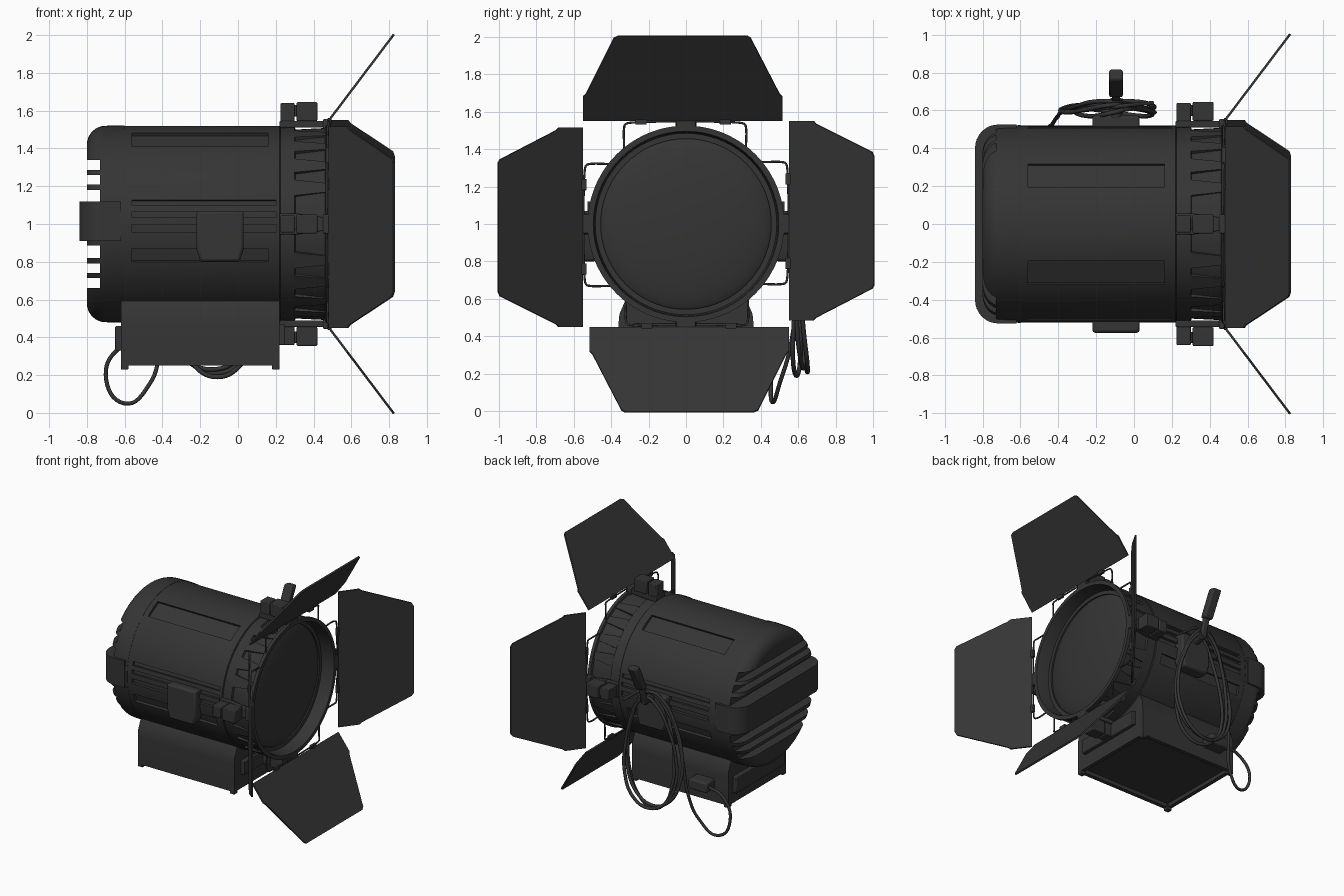
import bpy, bmesh, math
from mathutils import Matrix, Vector

if "Cube" in bpy.data.objects:
    bpy.data.objects.remove(bpy.data.objects["Cube"])

AXIS = Matrix.Translation((0, 0, 1.0))          # barrel axis runs along x at z = 1
dark = bpy.data.materials.new("dark_paint")
dark.diffuse_color = (0.035, 0.035, 0.035, 1)
dark.use_nodes = True
dark.node_tree.nodes["Principled BSDF"].inputs["Base Color"].default_value = dark.diffuse_color


def side(deg):
    """Frame whose +z points radially outwards, turned about the barrel axis."""
    return AXIS @ Matrix.Rotation(math.radians(deg), 4, 'X')


def finish(name, bm, M=None, bevel=0):
    bmesh.ops.recalc_face_normals(bm, faces=bm.faces)
    me = bpy.data.meshes.new(name)
    if M is not None:
        bm.transform(M)
    bm.to_mesh(me)
    bm.free()
    ob = bpy.data.objects.new(name, me)
    bpy.context.collection.objects.link(ob)
    me.materials.append(dark)
    if bevel:
        b = ob.modifiers.new("bevel", 'BEVEL')
        b.width, b.segments, b.limit_method = bevel, 2, 'ANGLE'
    return ob


def prism(name, pts, vec, M=None, bevel=0):
    bm = bmesh.new()
    f = bm.faces.new([bm.verts.new(p) for p in pts])
    r = bmesh.ops.extrude_face_region(bm, geom=[f], use_keep_orig=True)
    bmesh.ops.translate(bm, vec=Vector(vec),
                        verts=[v for v in r['geom'] if isinstance(v, bmesh.types.BMVert)])
    return finish(name, bm, M, bevel)


def box(name, lo, hi, M=None, bevel=0.006):
    (a, b, c), (d, e, f) = lo, hi
    return prism(name, [(a, b, c), (d, b, c), (d, e, c), (a, e, c)], (0, 0, f - c), M, bevel)


def revolve(name, prof, closed=False, steps=72):
    bm = bmesh.new()
    vs = [bm.verts.new((x, 0, r)) for x, r in prof]
    es = [bm.edges.new(p) for p in zip(vs, vs[1:])]
    if closed:
        es.append(bm.edges.new((vs[-1], vs[0])))
    bmesh.ops.spin(bm, geom=vs + es, cent=(0, 0, 0), axis=(1, 0, 0),
                   angle=math.tau, steps=steps, use_duplicate=False)
    bmesh.ops.remove_doubles(bm, verts=bm.verts, dist=1e-4)
    return finish(name, bm, AXIS)


def cut(ob, cutters):
    bpy.context.view_layer.objects.active = ob
    for c in cutters:
        m = ob.modifiers.new("cut", 'BOOLEAN')
        m.operation, m.solver, m.object = 'DIFFERENCE', 'EXACT', c
        bpy.ops.object.modifier_apply(modifier=m.name)
        bpy.data.objects.remove(c)


def tube(name, pts, r, M=None, cyclic=False):
    cu = bpy.data.curves.new(name, 'CURVE')
    cu.dimensions, cu.bevel_depth, cu.bevel_resolution = '3D', r, 2
    cu.resolution_u, cu.use_fill_caps = 8, True
    sp = cu.splines.new('BEZIER')
    sp.bezier_points.add(len(pts) - 1)
    for bp, p in zip(sp.bezier_points, pts):
        bp.co = p
        bp.handle_left_type = bp.handle_right_type = 'AUTO'
    sp.use_cyclic_u = cyclic
    ob = bpy.data.objects.new(name, cu)
    bpy.context.collection.objects.link(ob)
    cu.materials.append(dark)
    if M is not None:
        ob.matrix_world = M


# Barrel with lengthwise recesses
barrel = revolve("barrel", [(-.63, 0), (-.63, .515), (-.615, .52), (.22, .52), (.225, .515), (.225, 0)])
cutters = []
for s in (1, -1):
    for ang, w, x1 in ((30, .14, .16), (108.5, .075, .16), (77.5, .03, .2), (84.5, .03, .2), (92.5, .04, .2)):
        cutters.append(box("recess_cutter", (-.56, -w / 2, .498), (x1, w / 2, .7), side(s * ang), 0))
cut(barrel, cutters)

# Rear cap: rounded dish with horizontal slots leaving fins
arc = [(-.70 - .10 * math.sin(t), .42 + .10 * math.cos(t)) for t in [i * math.pi / 16 for i in range(9)]]
cap = revolve("rear_cap", [(-.6, 0), (-.6, .522)] + arc + [(-.8, 0)])
slots = [(.285, .34), (.21, .26), (.115, .18)]
cut(cap, [box("slot_cutter", (-1, -.7, 1 + min(s * a, s * b)), (-.73, .7, 1 + max(s * a, s * b)), None, 0)
          for s in (1, -1) for a, b in slots])

# Rear centre band wrapping the cap
corner = [(-.72 - .12 * math.sin(t), .40 + .125 * math.cos(t)) for t in [i * math.pi / 16 for i in range(9)]]
outline = [(-.62, .525)] + corner
outline += [(x, -y) for x, y in reversed(outline)]
prism("rear_band", [(x, y, .91) for x, y in outline], (0, 0, .21))

# Front lens tube, retaining ring and lens
revolve("lens_tube", [(.22, .51), (.30, .515), (.305, .50), (.46, .508), (.465, .525), (.49, .525),
                      (.49, .495), (.47, .49), (.34, .48), (.22, .48)], True)
revolve("lens_ring", [(.34, .49), (.39, .49), (.39, .455), (.34, .455)], True)
revolve("lens", [(.34, 0), (.34, .47)] + [(.36 + .08 * math.cos(t), .47 * math.sin(t))
                                         for t in [math.pi / 2 * (1 - i / 10) for i in range(11)]])

# Tapered ribs around the lens tube
for k in range(4):
    for a in (22, 37, 53, 68):
        prism("tube_rib", [(.30, -.045, .49), (.47, -.025, .49), (.47, .025, .49), (.30, .045, .49)],
              (0, 0, .025), side(90 * k + a))

# Barn doors, clamps, hinges and wire frames on four sides
for k in range(4):
    M = side(90 * k)
    leaf = [(-.55, 0), (-.55, .28), (-.535, .31), (-.385, .975), (-.36, 1), (.325, 1), (.345, .975),
            (.50, .31), (.515, .28), (.515, 0)]
    prism("barn_door", [(.49 + .34 * s, t, .55 + .45 * s) for t, s in leaf], (-.010, 0, .007), M)
    box("clamp_block", (.225, -.045, .50), (.30, .045, .64), M)
    box("clamp_latch", (.31, -.05, .545), (.42, .05, .645), M)
    box("clamp_bridge", (.28, -.03, .57), (.38, .03, .63), M)
    prism("clamp_tongue", [(.22, -.055, .51), (.32, -.055, .51), (.46, -.035, .51), (.46, .035, .51),
                           (.32, .055, .51), (.22, .055, .51)], (0, 0, .035), M, .005)
    box("hinge_bracket", (.45, -.05, .50), (.49, .05, .555), M)
    for t in (-.24, .21):
        box("hinge_tab", (.475, t - .03, .53), (.495, t + .03, .56), M, .003)
    tube("wire_frame", [(.475, -.33, .40), (.475, -.33, .515), (.48, -.325, .53), (.48, -.30, .54),
                        (.48, .29, .54), (.48, .315, .53), (.475, .32, .515), (.475, .32, .40)], .006, M)

# Base housing with open recess underneath
half = [(.28, .66), (.325, .59), (.355, .52), (.36, .47), (.36, .25)]
sect = half + [(-y, z) for y, z in reversed(half)]
base = prism("base_housing", [(-.62, y, z) for y, z in sect], (.84, 0, 0))
cut(base, [box("base_cutter", (-.59, -.33, .1), (.19, .33, .28), None, 0)])
for x in (-.62, .18):
    for y in (-.36, .32):
        box("foot", (x, y, .23), (x + .04, y + .04, .27), None, .004)
box("base_rear_ledge", (-.65, -.30, .33), (-.61, .30, .46))
box("base_front_ledge", (.21, -.28, .36), (.25, .28, .47))

# Side mounting plates
for s in (1, -1):
    prism("side_plate", [(x, s * .48, z) for x, z in ((-.22, 1.07), (.03, 1.07), (.03, .87), (.01, .80),
                                                      (-.20, .80), (-.22, .87))], (0, s * .095, 0), None, .015)

# Tilt lever on the rear side
M = Matrix.Translation((-.095, 0, 0))
tube("lever_shaft", [(-.095, .56, 1.04), (-.095, .66, 1.06)], .035)
prism("lever_arm", [(-.022, .63, 1.02), (-.022, .66, 1.02), (-.022, .715, 1.2), (-.022, .68, 1.2)],
      (.044, 0, 0), M, .008)
prism("lever_grip", [(-.037, .665, 1.17), (-.037, .72, 1.16), (-.037, .82, 1.36), (-.037, .76, 1.37)],
      (.074, 0, 0), M, .012)

# Coiled cable hanging on the lever, with its tail and connector
for i, (cx, w, top, bot, y) in enumerate([(-.11, .20, 1.10, .19, .59), (-.14, .24, 1.12, .23, .61),
                                          (-.12, .22, 1.08, .21, .63)]):
    mid, h = (top + bot) / 2, (top - bot) / 2
    tube("cable_coil", [(cx + w * math.sin(t) * (1 - .25 * math.cos(t)), y + .02 * math.sin(2 * t + i),
                         mid + h * math.cos(t)) for t in [j * math.tau / 12 for j in range(12)]],
         .012, None, True)
tube("cable_tail", [(-.48, .42, .39), (-.62, .43, .35), (-.70, .45, .20), (-.60, .46, .05), (-.47, .50, .15),
                    (-.41, .56, .36), (-.38, .59, .65), (-.27, .60, .97), (-.10, .62, 1.11), (.10, .64, 1.0)], .011)
box("cable_connector", (-.50, .34, .35), (-.34, .46, .43), None, .012)

# Smooth shading with sharp edges kept
bpy.ops.object.select_all(action='DESELECT')
for ob in bpy.context.scene.objects:
    if ob.type == 'MESH':
        ob.select_set(True)
        bpy.context.view_layer.objects.active = ob
bpy.ops.object.shade_smooth_by_angle(angle=math.radians(30))
